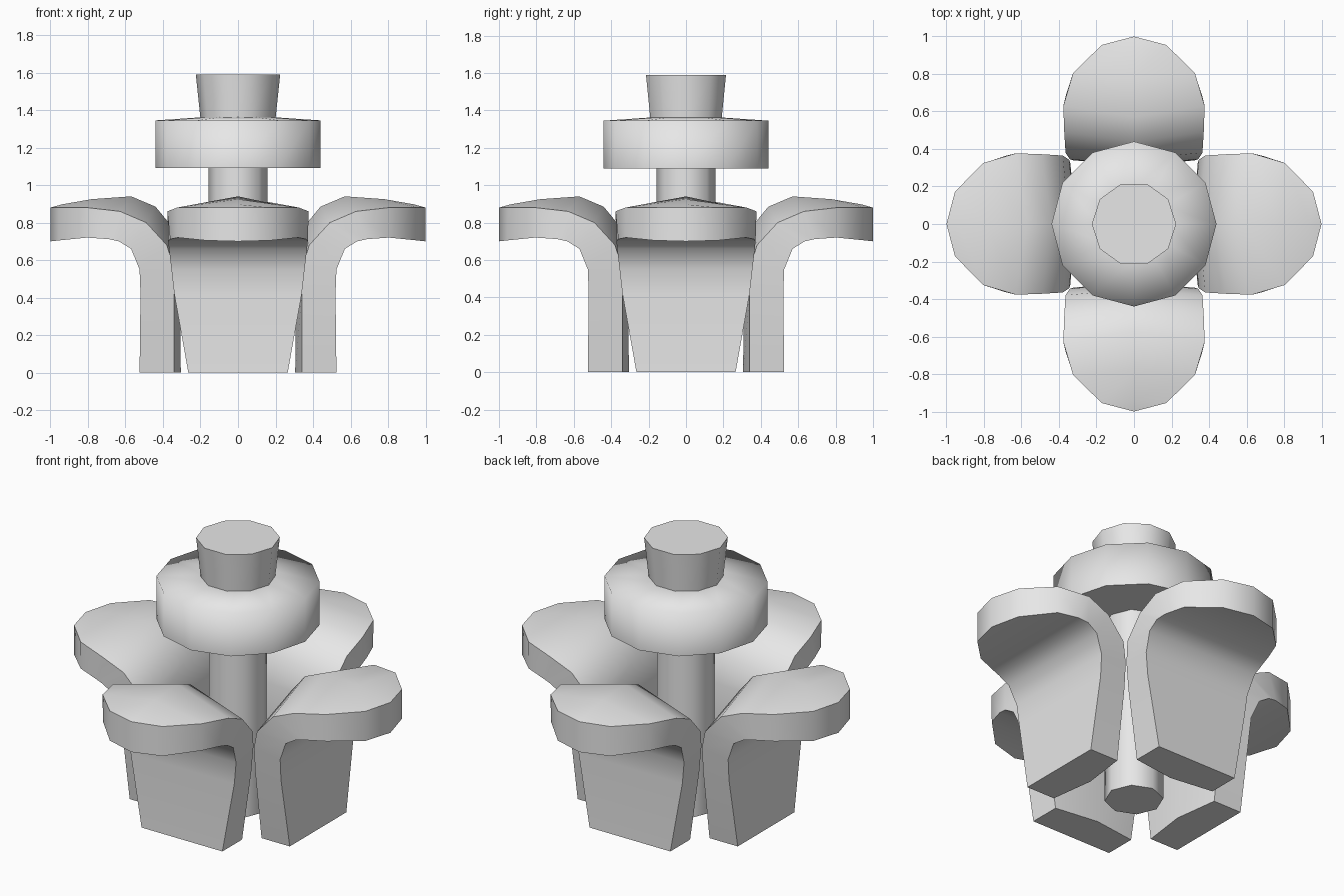
import bpy, bmesh, math
from mathutils import Matrix

old = bpy.data.objects.get("Cube")
if old:
    bpy.data.objects.remove(old, do_unlink=True)

grey = bpy.data.materials.new("light_grey")
grey.use_nodes = True
grey.diffuse_color = (0.8, 0.8, 0.8, 1)
grey.node_tree.nodes["Principled BSDF"].inputs["Base Color"].default_value = (0.8, 0.8, 0.8, 1)


def finish(bm, name, angle):
    """Turn a bmesh into a smooth-by-angle object."""
    bmesh.ops.remove_doubles(bm, verts=bm.verts, dist=1e-4)
    bmesh.ops.recalc_face_normals(bm, faces=bm.faces)
    mesh = bpy.data.meshes.new(name)
    bm.to_mesh(mesh)
    bm.free()
    mesh.materials.append(grey)
    obj = bpy.data.objects.new(name, mesh)
    bpy.context.collection.objects.link(obj)
    bpy.ops.object.select_all(action='DESELECT')
    obj.select_set(True)
    bpy.context.view_layer.objects.active = obj
    bpy.ops.object.shade_smooth_by_angle(angle=math.radians(angle))
    return obj


def lathe(name, profile, sides, angle):
    """Closed turned part from (radius, z) points, bottom to top."""
    bm = bmesh.new()
    rings = [[bm.verts.new((r * math.cos(math.tau * i / sides),
                            r * math.sin(math.tau * i / sides), z))
              for i in range(sides)] for r, z in profile]
    for a, b in zip(rings, rings[1:]):
        for i in range(sides):
            j = (i + 1) % sides
            bm.faces.new((a[i], a[j], b[j], b[i]))
    bm.faces.new(rings[0][::-1])
    bm.faces.new(rings[-1])
    return finish(bm, name, angle)


# Centre: stem, wide disc whose rim blends into its top, flared knob
lathe("stem", [(0.158, 0), (0.158, 1.12)], 8, 50)
lathe("disc", [(0.44, 1.09), (0.44, 1.345), (0.19, 1.362)], 12, 88.5)
lathe("knob", [(0.2, 1.352), (0.225, 1.59)], 10, 50)

# Petal cross-sections: outer (r, z), rim (r, z), ridge (r, z), half width outer, rim
STATIONS = [
    ((0.525, 0.00), (0.34, 0.00), (0.305, 0.00), 0.265, 0.265),
    ((0.520, 0.42), (0.34, 0.42), (0.31, 0.42), 0.340, 0.325),
    ((0.525, 0.55), (0.345, 0.57), (0.315, 0.60), 0.355, 0.342),
    ((0.570, 0.66), (0.38, 0.68), (0.345, 0.77), 0.368, 0.365),
    ((0.635, 0.70), (0.49, 0.80), (0.44, 0.885), 0.372, 0.372),
    ((0.690, 0.712), (0.63, 0.86), (0.57, 0.94), 0.362, 0.377),
    ((0.805, 0.72), (0.805, 0.88), (0.78, 0.925), 0.322, 0.325),
    ((0.955, 0.705), (0.955, 0.88), (0.94, 0.897), 0.172, 0.172),
    ((1.000, 0.70), (1.00, 0.88), (1.00, 0.88), 0, 0),
]


def petal(name, turn):
    """Thick leaf that rises, bends outward and ends in a rounded tip."""
    bm = bmesh.new()
    rings = []
    for outer, rim, ridge, wo, wr in STATIONS:
        section = [(outer, -wo), (outer, wo), (rim, wr), (ridge, 0), (rim, -wr)]
        if wo == 0:  # the tip is a single upright edge
            lo, hi = (bm.verts.new((p[0], 0, p[1])) for p in (outer, rim))
            rings.append([lo, lo, hi, hi, hi])
        else:
            rings.append([bm.verts.new((p[0], y, p[1])) for p, y in section])
    for a, b in zip(rings, rings[1:]):
        for i in range(5):
            j = (i + 1) % 5
            corners = list(dict.fromkeys((a[i], a[j], b[j], b[i])))
            bm.faces.new(corners)
    bm.faces.new(rings[0])
    bm.transform(Matrix.Rotation(turn, 4, 'Z'))
    finish(bm, name, 50)


for i, side in enumerate(("left", "back", "right", "front")):
    petal(side + "_petal", i * math.pi / 2)
